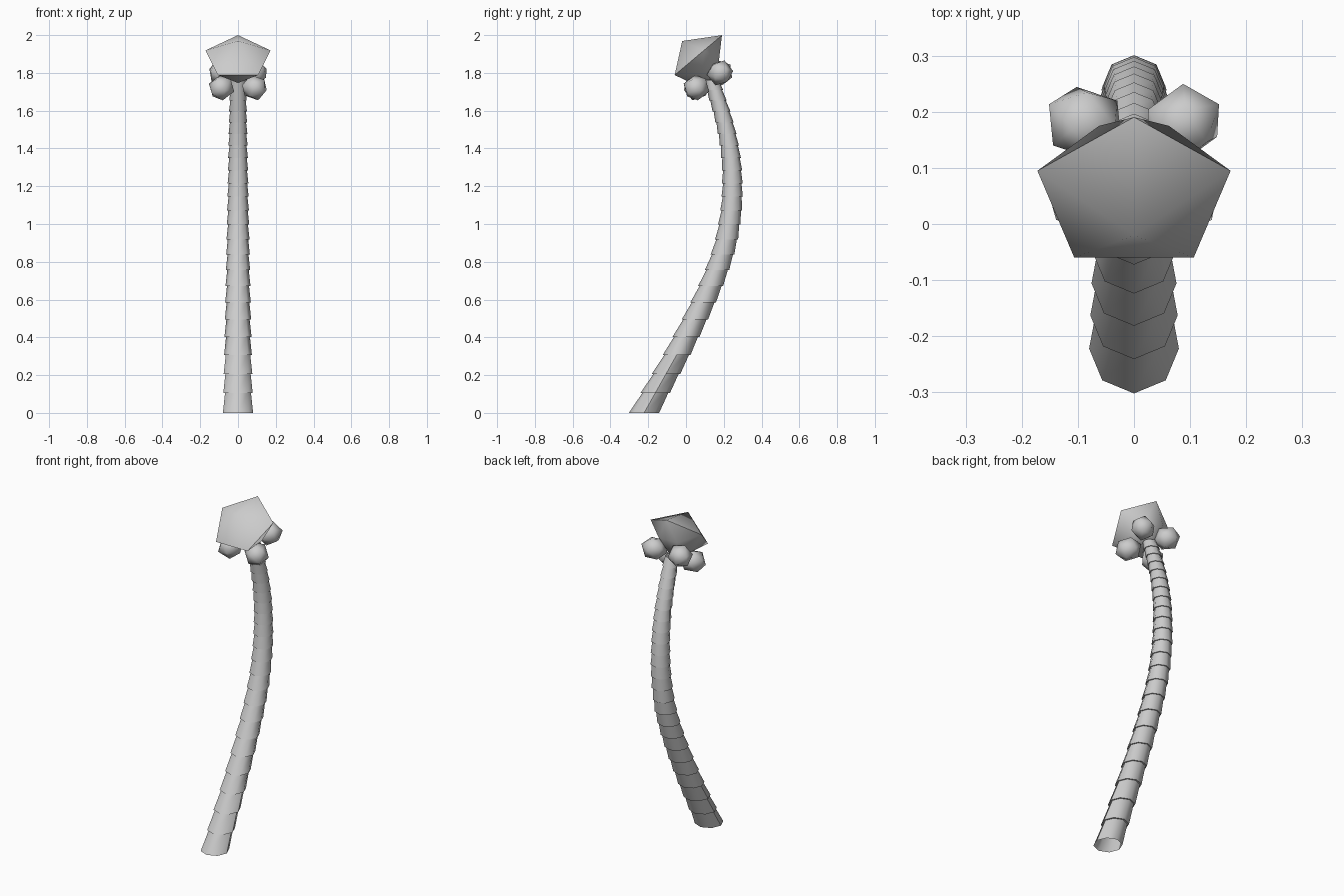
import bpy, bmesh, math
from mathutils import Vector, Matrix

if "Cube" in bpy.data.objects:
    bpy.data.objects.remove(bpy.data.objects["Cube"])


def make_object(name, bm, angle):
    bmesh.ops.recalc_face_normals(bm, faces=bm.faces)
    me = bpy.data.meshes.new(name)
    bm.to_mesh(me)
    bm.free()
    ob = bpy.data.objects.new(name, me)
    bpy.context.collection.objects.link(ob)
    bpy.ops.object.select_all(action='DESELECT')
    bpy.context.view_layer.objects.active = ob
    ob.select_set(True)
    bpy.ops.object.shade_smooth_by_angle(angle=math.radians(angle))
    return ob


def bridge(bm, a, b):
    n = len(a)
    for i in range(n):
        j = (i + 1) % n
        bm.faces.new((a[i], a[j], b[j], b[i]))


# Trunk centre line as (z, y)
PATH = [(0, -.222), (.16, -.132), (.32, -.042), (.55, .075), (.7, .143),
        (.82, .188), (.93, .218), (1.05, .238), (1.17, .246), (1.28, .244),
        (1.38, .236), (1.5, .214), (1.6, .187), (1.8, .122)]


def centre_y(z):
    for (z0, y0), (z1, y1) in zip(PATH, PATH[1:]):
        if z <= z1:
            return y0 + (y1 - y0) * (z - z0) / (z1 - z0)
    return PATH[-1][1]


def trunk_ring(bm, z, r):
    pts = [(r * math.sin(k * math.pi / 4), centre_y(z) - r * math.cos(k * math.pi / 4), z)
           for k in range(8)]
    return [bm.verts.new(p) for p in pts]


# Trunk: stacked eight-sided skirts, wide at the bottom, open at the base
bm = bmesh.new()
z, step, last = 0.0, .105, None
for i in range(23):
    r = .08 - .036 * z / 1.76
    low = trunk_ring(bm, z, r)
    if last:
        bridge(bm, last, low)
    z += step
    step *= .97
    last = trunk_ring(bm, z, r * .86)
    bridge(bm, low, last)
make_object("trunk", bm, 50)

# Crown bud: tilted five-sided dome tapering down into the trunk
bm = bmesh.new()
R, MID = .181, Vector((0, .052, 1.883))
UP, OUT = Vector((0, .765, .645)), Vector((0, -.645, .765))


def bud_ring(r, depth, turn):
    ring = []
    for k in range(5):
        a = k * math.tau / 5 + turn
        ring.append(bm.verts.new(MID + Vector((r * math.sin(a), 0, 0))
                                 + UP * r * math.cos(a) + OUT * depth))
    return ring


wide = bud_ring(R, 0, 0)
small = bud_ring(R * .585, -.089, math.pi / 5)
front = bm.verts.new(MID + OUT * .112)
back = bm.verts.new(MID - OUT * .15)
for k in range(5):
    j = (k + 1) % 5
    bm.faces.new((wide[k], wide[j], front))
    bm.faces.new((wide[k], wide[j], small[k]))
    bm.faces.new((small[k], small[j], wide[j]))
    bm.faces.new((small[k], small[j], back))
make_object("crown_bud", bm, 60)

# Four nuts pointing outward around the trunk top
HUB = Vector((0, .135, 1.77))
for label, y, zc in (("front", .055, 1.722), ("back", .18, 1.80)):
    for side, sx in (("left", -1), ("right", 1)):
        c = Vector((sx * .087, y, zc))
        rot = (c - HUB).to_track_quat('Z', 'Y').to_matrix().to_4x4()
        bm = bmesh.new()
        bmesh.ops.create_icosphere(bm, subdivisions=1, radius=.069,
                                   matrix=Matrix.Translation(c) @ rot @ Matrix.Diagonal((1, 1, 1.1, 1)))
        make_object(f"nut_{label}_{side}", bm, 60)
